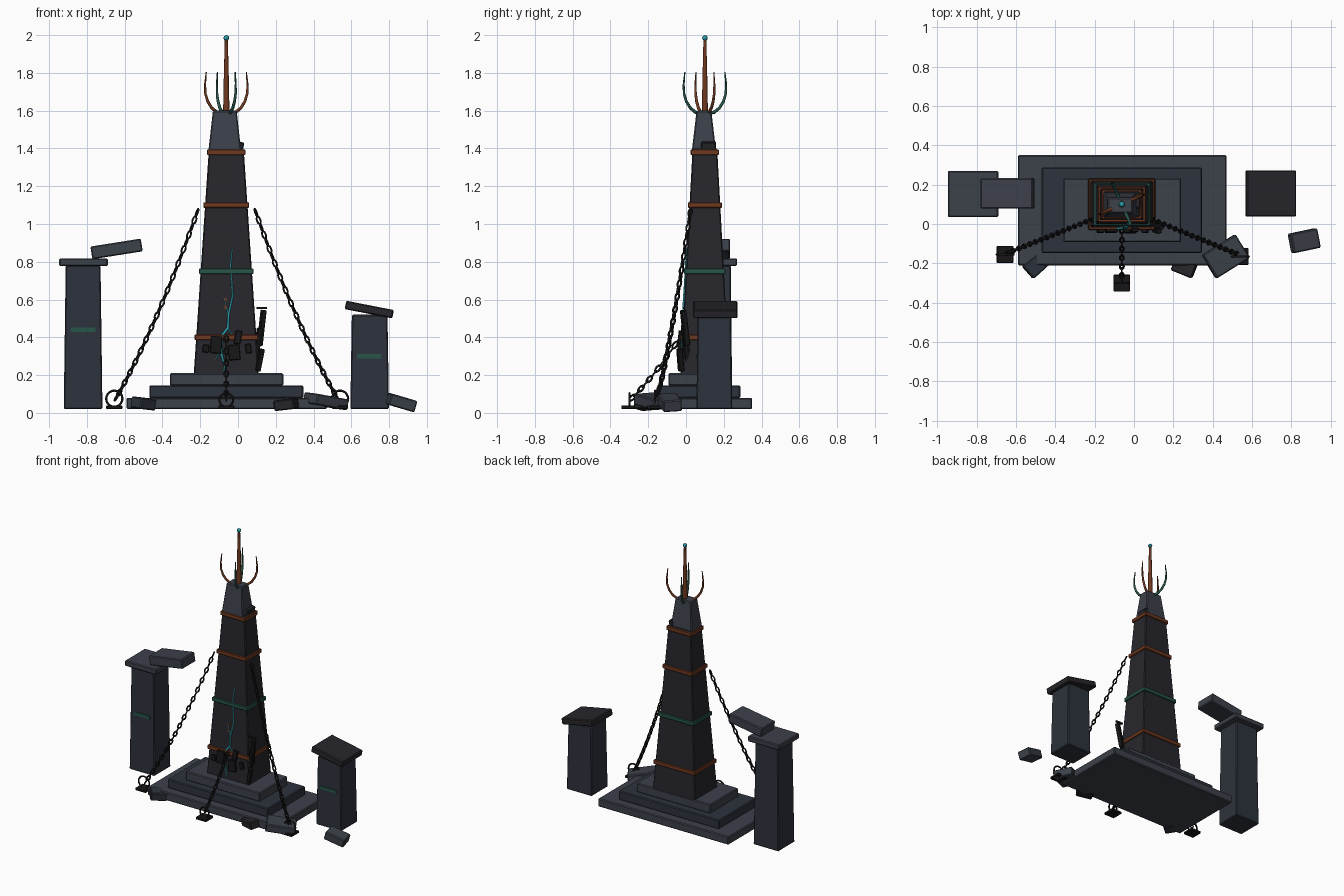
import bpy, bmesh
from math import radians, cos, sin, pi
from mathutils import Vector, Matrix

if "Cube" in bpy.data.objects:
    bpy.data.objects.remove(bpy.data.objects["Cube"])


def mat(name, c):
    m = bpy.data.materials.new(name)
    m.diffuse_color = (*c, 1)
    m.use_nodes = True
    m.node_tree.nodes["Principled BSDF"].inputs["Base Color"].default_value = m.diffuse_color
    return m


STONE = mat("slate", (0.045, 0.052, 0.068))
STONE2 = mat("slate_blue", (0.026, 0.032, 0.045))
DARK = mat("dark_stone", (0.02, 0.02, 0.025))
IRON = mat("iron", (0.008, 0.008, 0.009))
RUST = mat("rust", (0.16, 0.04, 0.014))
GREEN = mat("verdigris", (0.02, 0.09, 0.065))
GLOW = mat("glow", (0.03, 0.42, 0.5))


def finish(name, bm, m, bevel=0.0):
    me = bpy.data.meshes.new(name)
    bmesh.ops.recalc_face_normals(bm, faces=bm.faces)
    bm.to_mesh(me)
    bm.free()
    me.materials.append(m)
    ob = bpy.data.objects.new(name, me)
    bpy.context.collection.objects.link(ob)
    if bevel:
        b = ob.modifiers.new("bevel", 'BEVEL')
        b.width, b.segments = bevel, 1
    return ob


def block(name, loc, size, m, rot=(0, 0, 0), taper=(1, 1), bevel=0.006):
    """Bevelled box centred on loc; taper scales the top face."""
    bm = bmesh.new()
    bmesh.ops.create_cube(bm, size=1)
    for v in bm.verts:
        k = taper if v.co.z > 0 else (1, 1)
        v.co = Vector((v.co.x * size[0] * k[0], v.co.y * size[1] * k[1], v.co.z * size[2]))
    ob = finish(name, bm, m, bevel)
    ob.location = loc
    ob.rotation_euler = [radians(a) for a in rot]
    return ob


def tube(name, pts, radii, m, sides=4, smooth=True):
    """Round rod along points with a radius at each point."""
    cu = bpy.data.curves.new(name, 'CURVE')
    cu.dimensions = '3D'
    cu.bevel_depth = 1
    cu.bevel_resolution = sides // 2 - 1
    cu.use_fill_caps = True
    sp = cu.splines.new('POLY')
    sp.points.add(len(pts) - 1)
    for p, co, r in zip(sp.points, pts, radii):
        p.co = (*co, 1)
        p.radius = r
    sp.use_smooth = smooth
    cu.materials.append(m)
    ob = bpy.data.objects.new(name, cu)
    bpy.context.collection.objects.link(ob)
    return ob


def add_ring(bm, M, a, b, r, n=12, k=6):
    """Elliptical torus in the local XY plane (half-axes a, b)."""
    g = [[bm.verts.new(M @ Vector(((a + r * cos(t)) * cos(u), (b + r * cos(t)) * sin(u), r * sin(t))))
          for t in [2 * pi * j / k for j in range(k)]] for u in [2 * pi * i / n for i in range(n)]]
    for i in range(n):
        for j in range(k):
            f = bm.faces.new((g[i][j], g[i - 1][j], g[i - 1][j - 1], g[i][j - 1]))
            f.smooth = True


def chain(name, top, end, sag):
    """Sagging chain of alternating links."""
    top, end = Vector(top), Vector(end)
    n = round((end - top).length / 0.036)
    P = [top.lerp(end, i / n) - Vector((0, 0, sag * 4 * (i / n) * (1 - i / n))) for i in range(n + 1)]
    bm = bmesh.new()
    for i in range(n):
        R = (P[i + 1] - P[i]).to_track_quat('X', 'Z').to_matrix().to_4x4()
        M = Matrix.Translation((P[i] + P[i + 1]) / 2) @ R @ Matrix.Rotation(pi / 2 * (i % 2), 4, 'X')
        add_ring(bm, M, 0.021, 0.01, 0.0055)
    finish(name, bm, IRON)


CX, CY = -0.062, 0.1


def half(z):
    """Half width and half depth of the shaft at height z."""
    t = (z - 0.21) / 1.19
    return 0.172 - 0.08 * t, 0.13 - 0.065 * t


def front(x, z, out=0.0):
    return (x, CY - half(z)[1] - out, z)


# stepped base
block("base_lower", (-0.06, 0.07, 0.05), (1.06, 0.56, 0.06), STONE)
block("base_middle", (-0.062, 0.07, 0.112), (0.815, 0.435, 0.066), STONE2)
block("base_upper", (-0.06, 0.07, 0.177), (0.6, 0.325, 0.066), STONE)

# obelisk shaft, crown block and metal bands
h0, h1 = half(0.2), half(1.4)
block("obelisk_shaft", (CX, CY, 0.8), (2 * h0[0], 2 * h0[1], 1.2), DARK,
      taper=(h1[0] / h0[0], h1[1] / h0[1]))
block("obelisk_crown", (CX - 0.008, CY - 0.005, 1.49), (0.175, 0.13, 0.22), STONE, taper=(0.72, 0.6))
block("crown_chip", (0.012, 0.12, 1.41), (0.035, 0.08, 0.05), DARK, rot=(0, 12, 0))
for z, m in ((0.4, RUST), (0.75, GREEN), (1.1, RUST), (1.38, RUST)):
    hx, hy = half(z)
    block("band", (CX, CY, z), (2 * hx + 0.018, 2 * hy + 0.018, 0.03), m, bevel=0.004)

# spire with glowing tip and four curved prongs
tube("spire", [(CX, CY, 1.58), (CX, CY, 1.75), (CX, CY, 1.98)], (0.017, 0.014, 0.008), RUST, 8)
bm = bmesh.new()
bmesh.ops.create_icosphere(bm, subdivisions=2, radius=0.015)
finish("spire_tip", bm, GLOW).location = (CX, CY, 1.985)
prof = [(0.02, 1.585), (0.055, 1.592), (0.085, 1.615), (0.108, 1.65), (0.121, 1.69), (0.123, 1.74), (0.116, 1.805)]
for i in range(4):
    a = radians(24 + 90 * i)
    tube("prong", [(CX + r * cos(a), CY + r * sin(a), z) for r, z in prof],
         (0.009, 0.009, 0.0085, 0.008, 0.007, 0.0055, 0.003), GREEN if i % 2 else RUST, 6)

# glowing crack on the front face, with side branches
crack = [(-0.03, 0.87), (-0.04, 0.78), (-0.033, 0.7), (-0.028, 0.62), (-0.05, 0.52), (-0.053, 0.45),
         (-0.085, 0.41), (-0.09, 0.32), (-0.07, 0.25), (-0.075, 0.22)]
tube("crack", [front(x, z, 0.003) for x, z in crack],
     [0.003, 0.004, 0.004, 0.005, 0.006, 0.007, 0.007, 0.007, 0.005, 0.003], GLOW, 4)
for (x0, z0), (x1, z1) in (((-0.053, 0.45), (-0.01, 0.38)), ((-0.05, 0.52), (-0.075, 0.61)), ((-0.088, 0.34), (-0.12, 0.28))):
    tube("crack_branch", [front(x0, z0, 0.003), front(x1, z1, 0.003)], (0.004, 0.002), GLOW, 4)
for z in (0.56, 0.6):
    block("ember_mark", front(-0.066, z, 0.002), (0.012, 0.008, 0.022), RUST, bevel=0)

# loose plates and splinters on the lower shaft
for x, z, w, h, r in ((-0.115, 0.36, 0.06, 0.09, 4), (-0.02, 0.32, 0.06, 0.08, -5), (-0.17, 0.34, 0.035, 0.04, 8),
                      (0.0, 0.4, 0.035, 0.07, 10), (0.055, 0.34, 0.03, 0.05, -10)):
    block("loose_plate", front(x, z, 0.012), (w, 0.02, h), IRON, rot=(-4, r, 0), bevel=0.003)
for x, y, z, h, r in ((0.125, -0.005, 0.45, 0.19, 4), (0.1, 0.0, 0.34, 0.22, 6), (0.115, -0.03, 0.28, 0.12, 9)):
    block("splinter", (x, y, z), (0.026, 0.03, h), IRON, rot=(8, r, 20), bevel=0.003)
block("splinter_bracket", (0.125, -0.01, 0.555), (0.055, 0.012, 0.012), IRON, bevel=0)

# flanking broken pillars
block("pillar_left", (-0.82, 0.15, 0.4), (0.205, 0.19, 0.76), STONE2, taper=(0.9, 0.92))
block("pillar_left_cap", (-0.818, 0.153, 0.798), (0.257, 0.235, 0.04), STONE)
block("broken_lintel", (-0.643, 0.155, 0.868), (0.27, 0.155, 0.068), STONE, rot=(0, -9, 0))
block("pillar_left_inlay", (-0.82, 0.06, 0.44), (0.13, 0.012, 0.024), GREEN, bevel=0)
block("pillar_right", (0.697, 0.15, 0.27), (0.205, 0.19, 0.5), STONE2, taper=(0.92, 0.93))
block("pillar_right_cap", (0.695, 0.155, 0.547), (0.257, 0.235, 0.045), DARK, rot=(0, 11, 0))
block("pillar_right_inlay", (0.695, 0.06, 0.3), (0.13, 0.012, 0.022), GREEN, bevel=0)

# fallen rubble
for loc, size, rot, m in (((0.865, -0.085, 0.055), (0.145, 0.1, 0.062), (4, 16, 12), STONE),
                          ((0.465, -0.165, 0.062), (0.2, 0.14, 0.058), (4, 9, 32), STONE),
                          ((0.255, -0.22, 0.045), (0.115, 0.075, 0.055), (5, -6, -22), DARK),
                          ((-0.5, -0.21, 0.05), (0.11, 0.085, 0.06), (6, 5, 42), STONE2)):
    block("rubble", loc, size, m, rot=rot)

# ground anchors with rings, and the chains running to them
for x, y, r in ((-0.655, -0.155, 0.043), (0.54, -0.165, 0.043), (CX, -0.3, 0.036)):
    block("anchor_plate", (x, y, 0.03), (0.085, 0.085, 0.018), IRON, bevel=0.003)
    bm = bmesh.new()
    add_ring(bm, Matrix.Translation((x, y, 0.032 + r)) @ Matrix.Rotation(pi / 2, 4, 'X'), r, r, 0.006, 20)
    finish("anchor_ring", bm, IRON)
chain("chain_left", (-0.21, 0.025, 1.08), (-0.65, -0.15, 0.07), 0.06)
chain("chain_right", (0.088, 0.025, 1.08), (0.53, -0.155, 0.07), 0.06)
chain("chain_front", (CX, -0.025, 0.41), (CX, -0.295, 0.07), 0.02)
